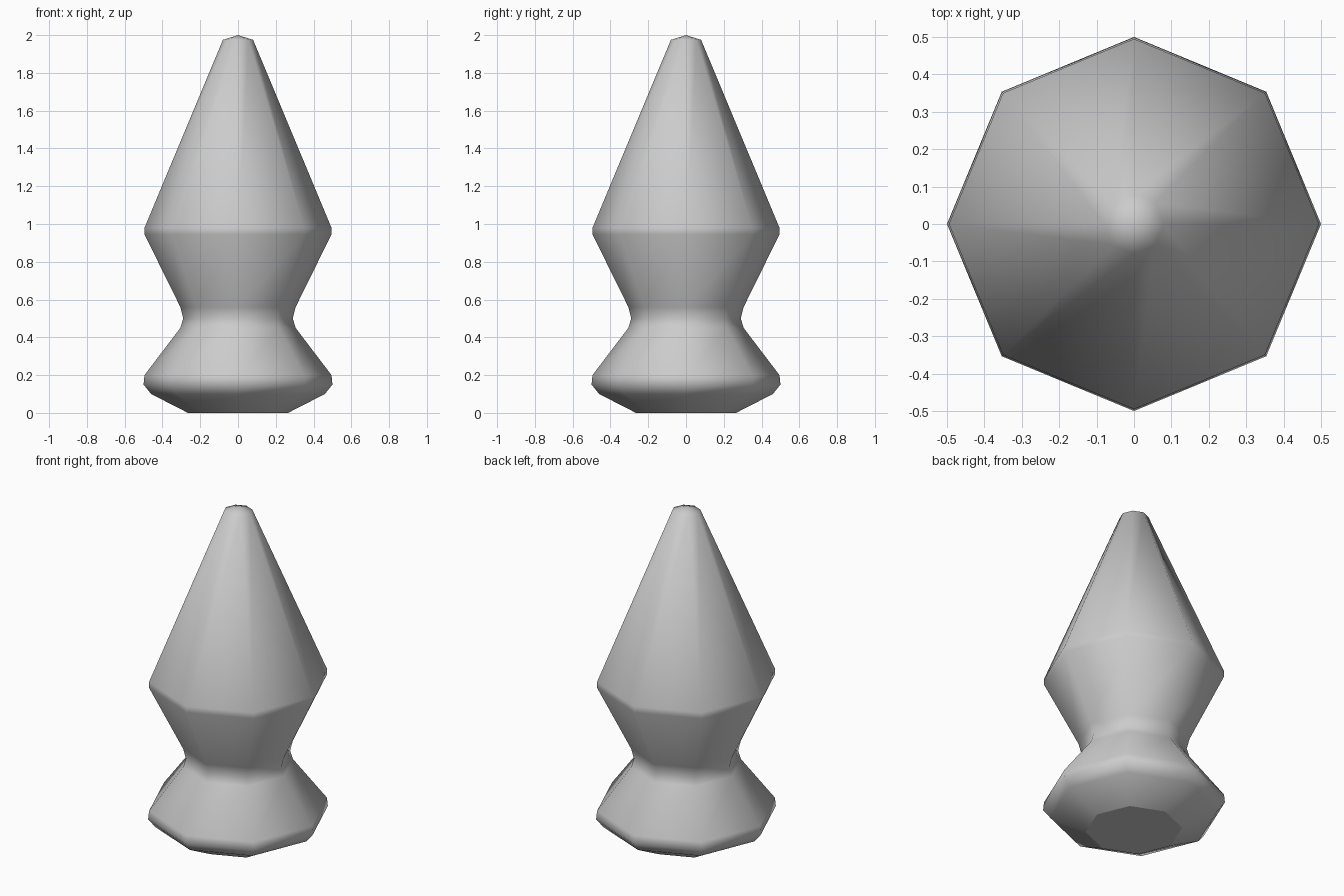
import bpy
import bmesh
from math import cos, sin, tau

cube = bpy.data.objects.get("Cube")
if cube:
    bpy.data.objects.remove(cube, do_unlink=True)

SIDES = 8

# Material
grey = bpy.data.materials.new("light grey")
grey.use_nodes = True
colour = (0.6, 0.6, 0.6, 1)
grey.diffuse_color = colour
grey.node_tree.nodes["Principled BSDF"].inputs["Base Color"].default_value = colour

# Turned outline: radius, height, from base edge to blunt tip
profile = [
    (0.265, 0), (0.46, 0.1), (0.5, 0.15), (0.495, 0.2),
    (0.305, 0.45), (0.29, 0.5), (0.305, 0.56),
    (0.495, 0.945), (0.495, 0.98), (0.08, 1.975),
]

# Eight-sided turned body
bm = bmesh.new()
rings = [[bm.verts.new((r * cos(tau * i / SIDES), r * sin(tau * i / SIDES), z))
          for i in range(SIDES)] for r, z in profile]
for low, high in zip(rings, rings[1:]):
    for i in range(SIDES):
        j = (i + 1) % SIDES
        bm.faces.new((low[i], low[j], high[j], high[i]))

# Pointed cap and flat underside
tip = bm.verts.new((0, 0, 2))
for i in range(SIDES):
    bm.faces.new((rings[-1][i], rings[-1][(i + 1) % SIDES], tip))
base = bm.faces.new(rings[0][::-1])

for face in bm.faces:
    face.smooth = face is not base
for edge in base.edges:
    edge.smooth = False

mesh = bpy.data.meshes.new("turned_finial")
bm.to_mesh(mesh)
bm.free()
mesh.materials.append(grey)
finial = bpy.data.objects.new("turned_finial", mesh)
bpy.context.collection.objects.link(finial)
